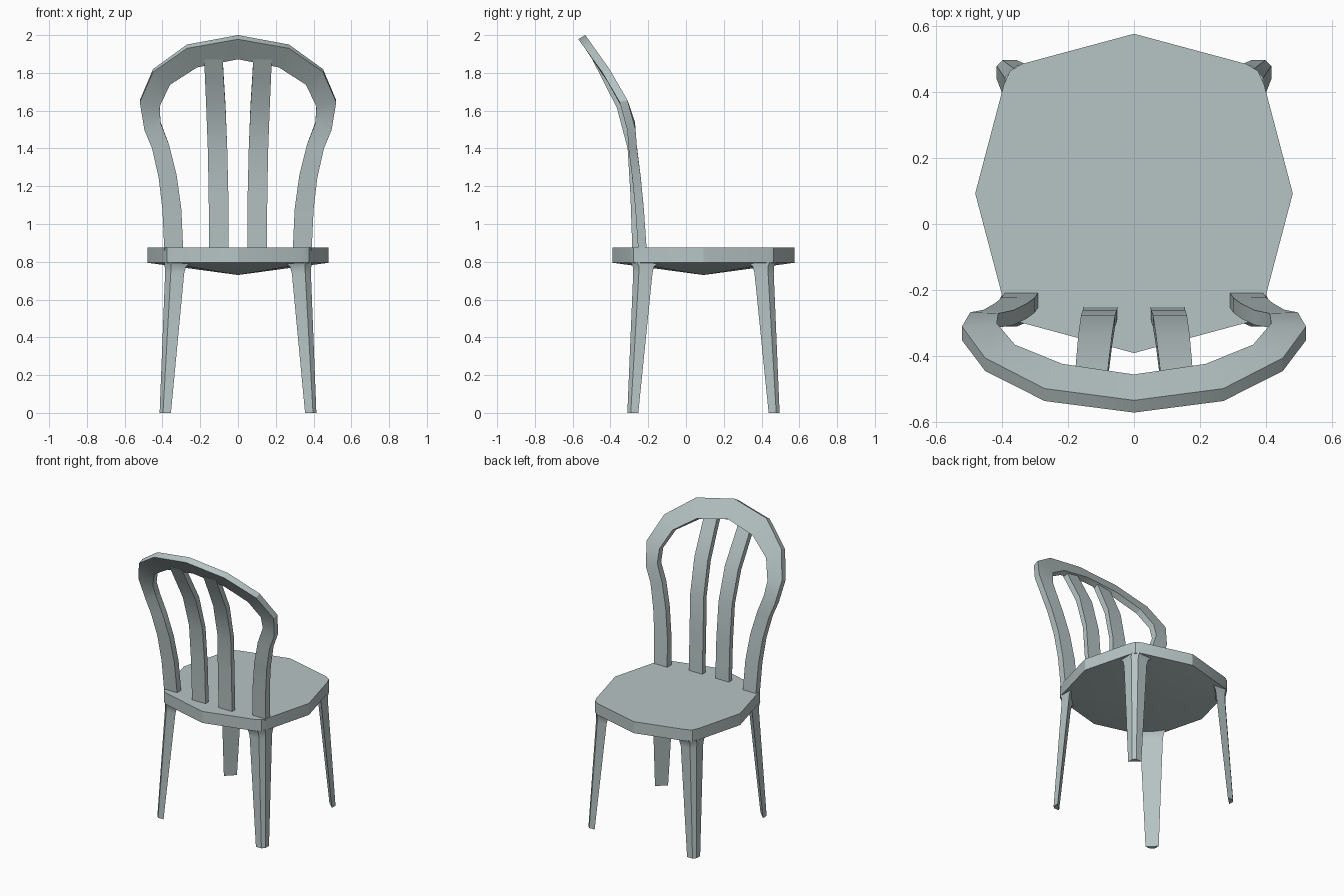
import bpy, bmesh

if "Cube" in bpy.data.objects:
    bpy.data.objects.remove(bpy.data.objects["Cube"])

CY = 0.0925          # seat centre in y
SEAT_LOW, SEAT_TOP = 0.795, 0.875

mat = bpy.data.materials.new("pale grey green")
mat.diffuse_color = (0.47, 0.55, 0.55, 1)
mat.use_nodes = True
mat.node_tree.nodes["Principled BSDF"].inputs["Base Color"].default_value = mat.diffuse_color


def finish(name, bm):
    bmesh.ops.recalc_face_normals(bm, faces=bm.faces)
    me = bpy.data.meshes.new(name)
    bm.to_mesh(me)
    bm.free()
    me.materials.append(mat)
    ob = bpy.data.objects.new(name, me)
    bpy.context.collection.objects.link(ob)
    bpy.ops.object.select_all(action='DESELECT')
    ob.select_set(True)
    bpy.context.view_layer.objects.active = ob
    bpy.ops.object.shade_smooth_by_angle(angle=0.5)
    return ob


def loft(name, rings):
    """Skin a list of equal-length point rings and cap both ends."""
    bm = bmesh.new()
    vs = [[bm.verts.new(p) for p in r] for r in rings]
    n = len(rings[0])
    for a, b in zip(vs, vs[1:]):
        for i in range(n):
            j = (i + 1) % n
            bm.faces.new((a[i], a[j], b[j], b[i]))
    bm.faces.new(vs[0])
    bm.faces.new(vs[-1])
    return finish(name, bm)


def interp(table, z):
    for (z0, y0), (z1, y1) in zip(table, table[1:]):
        if z <= z1:
            break
    return y0 + (y1 - y0) * (z - z0) / (z1 - z0)


# Seat: faceted outline with softened corners and a shallow pointed underside
quarter = [(0, .4825), (.34, .391), (.375, .37), (.393, .33), (.48, 0)]
outline = quarter + [(x, -y) for x, y in quarter[-2::-1]]
outline += [(-x, y) for x, y in outline[-2:0:-1]]
bm = bmesh.new()
top = [bm.verts.new((x, y + CY, SEAT_TOP)) for x, y in outline]
low = [bm.verts.new((x, y + CY, SEAT_LOW)) for x, y in outline]
tip = bm.verts.new((0, CY, 0.73))
bm.faces.new(top)
for i in range(len(outline)):
    j = (i + 1) % len(outline)
    bm.faces.new((top[i], top[j], low[j], low[i]))
    bm.faces.new((low[i], low[j], tip))
finish("seat", bm)

# Legs: wedge section with a flat inner face, flaring into the seat corners
# each level: z, inner edge x / y, outer edge x / y, corner chamfer
levels = [(0, .355, .345, .415, .403, .018),
          (.74, .285, .27, .386, .372, .03),
          (.775, .275, .262, .388, .374, .032),
          (.80, .245, .235, .390, .386, .035)]
for sy, side in ((1, "rear"), (-1, "front")):
    for sx, hand in ((1, "right"), (-1, "left")):
        rings = []
        for z, xi, yi, xo, yo, c in levels:
            sec = [(xi, yo), (xo - c, yo), (xo, yo - c), (xo, yi)]
            rings.append([(sx * x, sy * y + CY, z) for x, y in sec])
        loft(f"{side}_{hand}_leg", rings)

# Back hoop: flat band following a curved lean; stations are outer x z, inner x z
lean = [(.86, -.208), (1.18, -.23), (1.37, -.257), (1.54, -.27),
        (1.65, -.307), (1.82, -.405), (2.0, -.533)]
half = [(.39, .86, .29, .86), (.40, 1.075, .30, 1.08), (.42, 1.245, .325, 1.26),
        (.455, 1.40, .365, 1.42), (.495, 1.50, .41, 1.54), (.52, 1.655, .415, 1.63),
        (.45, 1.82, .36, 1.75), (.27, 1.95, .217, 1.845), (0, 2.0, 0, 1.89)]


def band_point(x, z):
    y = interp(lean, z)
    t = min(max((z - 1.4) / .6, 0), 1)
    return (x, y, z), (x, y - .045 + .008 * t, z - .022 * t)


stations = half + [(-a, b, -c, d) for a, b, c, d in half[-2::-1]]
rings = []
for xo, zo, xi, zi in stations:
    o, ob_ = band_point(xo, zo)
    i, ib = band_point(xi, zi)
    rings.append([o, i, ib, ob_])
loft("back_hoop", rings)

# Two back slats: z, rear-face y, inner x, outer x
slat = [(.86, -.25, .05, .154), (1.15, -.26, .051, .155), (1.4, -.275, .057, .16),
        (1.63, -.332, .066, .168), (1.79, -.413, .076, .175), (1.885, -.462, .081, .179)]
for s, hand in ((1, "right"), (-1, "left")):
    rings = []
    for z, y, a, b in slat:
        dz = -.015 if z > 1.5 else 0
        rings.append([(s * a, y, z), (s * b, y, z),
                      (s * b, y - .034, z + dz), (s * a, y - .034, z + dz)])
    loft(f"{hand}_back_slat", rings)
